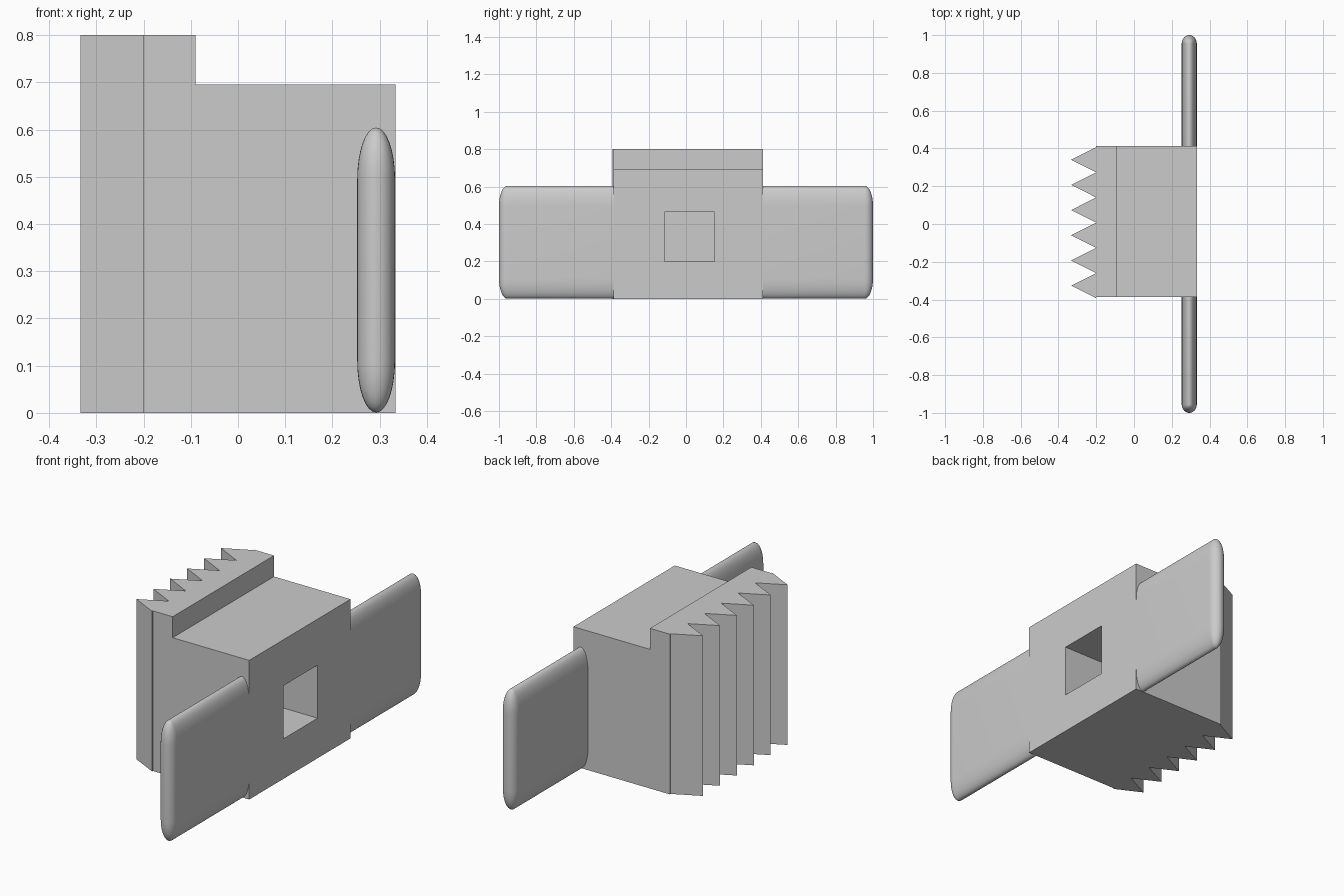
import bpy, bmesh

if "Cube" in bpy.data.objects:
    bpy.data.objects.remove(bpy.data.objects["Cube"])

grey = bpy.data.materials.new("plain grey")
grey.diffuse_color = (0.6, 0.6, 0.6, 1)
grey.use_nodes = True
grey.node_tree.nodes["Principled BSDF"].inputs["Base Color"].default_value = grey.diffuse_color


def make_object(name, bm):
    bmesh.ops.recalc_face_normals(bm, faces=bm.faces)
    mesh = bpy.data.meshes.new(name)
    bm.to_mesh(mesh)
    bm.free()
    mesh.materials.append(grey)
    obj = bpy.data.objects.new(name, mesh)
    bpy.context.collection.objects.link(obj)
    return obj


def extrude_profile(name, points, offset):
    """Close a flat outline and push it along the offset."""
    bm = bmesh.new()
    face = bm.faces.new([bm.verts.new(p) for p in points])
    moved = bmesh.ops.extrude_face_region(bm, geom=[face], use_keep_orig=True)
    bmesh.ops.translate(bm, vec=offset,
                        verts=[v for v in moved["geom"] if isinstance(v, bmesh.types.BMVert)])
    return make_object(name, bm)


def box(name, lo, hi):
    pts = [(lo[0], lo[1], lo[2]), (hi[0], lo[1], lo[2]), (hi[0], hi[1], lo[2]), (lo[0], hi[1], lo[2])]
    return extrude_profile(name, pts, (0, 0, hi[2] - lo[2]))


def boolean(obj, other, operation):
    mod = obj.modifiers.new(operation.lower(), "BOOLEAN")
    mod.object, mod.operation, mod.solver = other, operation, "EXACT"
    bpy.context.view_layer.objects.active = obj
    bpy.ops.object.modifier_apply(modifier=mod.name)
    bpy.data.objects.remove(other)


# Body: stepped block with a raised lip behind the teeth
outline = [(-0.2, 0), (0.333, 0), (0.333, 0.695), (-0.09, 0.695), (-0.09, 0.8), (-0.2, 0.8)]
body = extrude_profile("body", [(x, -0.387, z) for x, z in outline], (0, 0.8, 0))

# Crossbar: cube bevelled in stretched units so its rounding is elliptical
radius = (0.04, 0.045, 0.11)
size = (0.08, 2.0, 0.603)
bm = bmesh.new()
bmesh.ops.create_cube(bm, size=1)
bmesh.ops.scale(bm, vec=[s / r for s, r in zip(size, radius)], verts=bm.verts)
bmesh.ops.bevel(bm, geom=bm.edges[:], offset=0.99, segments=8, profile=0.5, affect="EDGES")
bmesh.ops.scale(bm, vec=radius, verts=bm.verts)
bmesh.ops.translate(bm, vec=(0.2925, 0, 0.3025), verts=bm.verts)
crossbar = make_object("crossbar", bm)

# Join the bar to the body, then cut the square socket
boolean(body, crossbar, "UNION")
boolean(body, box("socket_cutter", (-0.07, -0.115, 0.2), (0.5, 0.153, 0.465)), "DIFFERENCE")
body.name = "body_with_crossbar"
bpy.ops.object.select_all(action="DESELECT")
body.select_set(True)
bpy.context.view_layer.objects.active = body
bpy.ops.object.shade_smooth_by_angle(angle=0.52)

# Teeth: six vertical wedges in a row
count, pitch, start = 6, 0.8 / 6, -0.393
zigzag = []
for i in range(count):
    zigzag += [(-0.2, start + i * pitch, 0), (-0.333, start + (i + 0.5) * pitch, 0)]
zigzag.append((-0.2, start + count * pitch, 0))
bm = bmesh.new()
for i in range(count):
    ring = zigzag[2 * i:2 * i + 3]
    low = [bm.verts.new(p) for p in ring]
    high = [bm.verts.new((x, y, 0.8)) for x, y, z in ring]
    bm.faces.new(low)
    bm.faces.new(high)
    for a in range(3):
        b = (a + 1) % 3
        bm.faces.new((low[a], low[b], high[b], high[a]))
make_object("teeth", bm)
